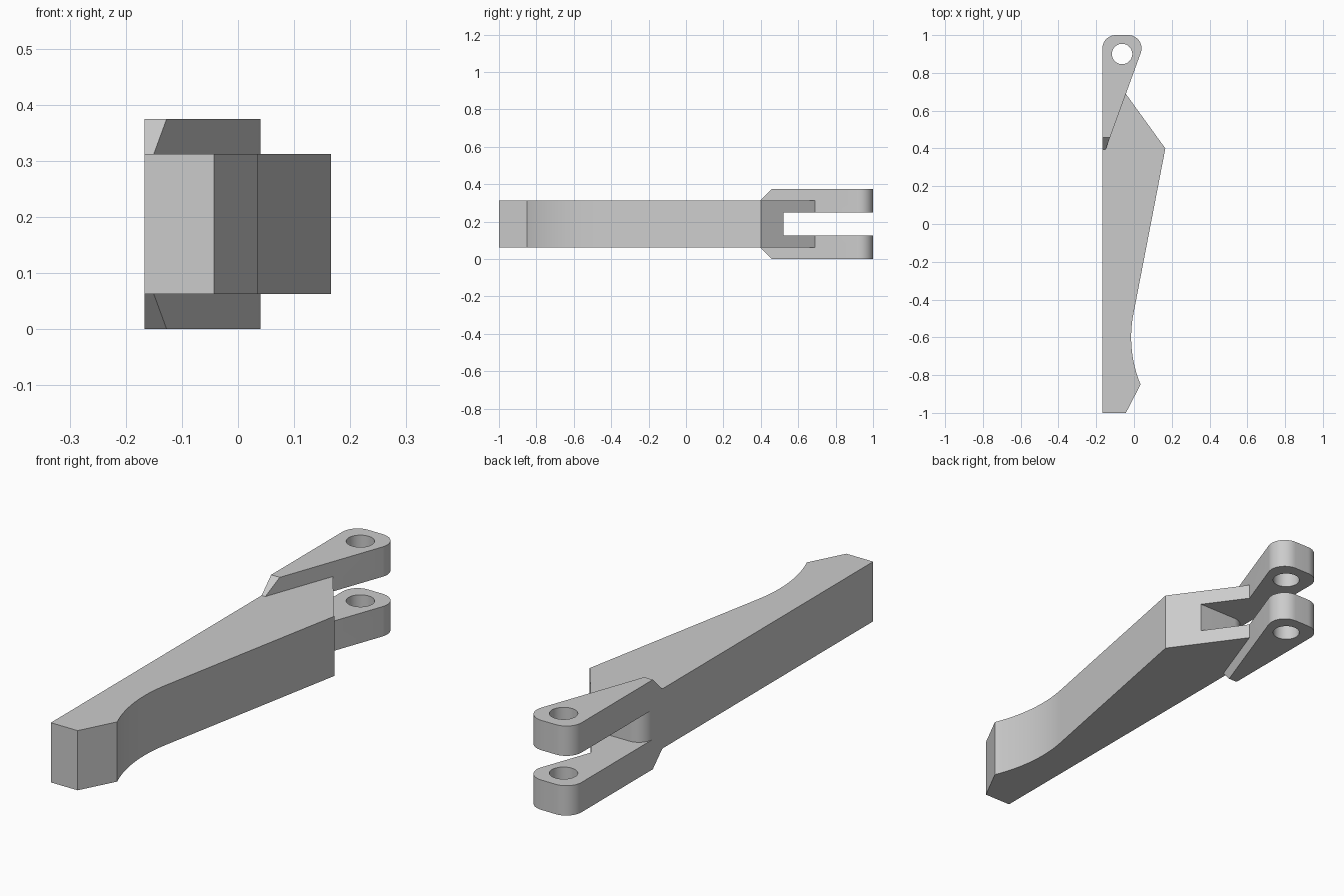
import bpy, bmesh
from math import sin, cos, radians

cube = bpy.data.objects.get("Cube")
if cube:
    bpy.data.objects.remove(cube, do_unlink=True)

grey = bpy.data.materials.new("plain grey")
grey.use_nodes = True
colour = (0.6, 0.6, 0.6, 1)
grey.diffuse_color = colour
grey.node_tree.nodes["Principled BSDF"].inputs["Base Color"].default_value = colour


def arc(cx, cy, r, start, end, steps=16):
    angles = [radians(start + (end - start) * i / steps) for i in range(steps + 1)]
    return [(cx + r * cos(a), cy + r * sin(a)) for a in angles]


def prism(name, outline, low, high, axis="z"):
    """Extrude an outline along z, or a (y, z) outline along x."""
    def place(p, h):
        return (p[0], p[1], h) if axis == "z" else (h, p[0], p[1])
    bm = bmesh.new()
    base = bm.faces.new([bm.verts.new(place(p, low)) for p in outline])
    top = bmesh.ops.extrude_face_region(bm, geom=[base])
    shift = place((0, 0), high - low)
    bmesh.ops.translate(bm, vec=shift,
                        verts=[v for v in top["geom"] if isinstance(v, bmesh.types.BMVert)])
    bmesh.ops.recalc_face_normals(bm, faces=bm.faces)
    mesh = bpy.data.meshes.new(name)
    bm.to_mesh(mesh)
    bm.free()
    mesh.materials.append(grey)
    obj = bpy.data.objects.new(name, mesh)
    bpy.context.collection.objects.link(obj)
    return obj


def combine(target, tool, operation):
    mod = target.modifiers.new(operation, "BOOLEAN")
    mod.operation, mod.object, mod.solver = operation, tool, "EXACT"
    bpy.context.view_layer.objects.active = target
    bpy.ops.object.modifier_apply(modifier=mod.name)
    bpy.data.objects.remove(tool, do_unlink=True)


SIDE = -0.167
HEIGHT = 0.375

# Handle: flat back, pointed nose and a hollowed thumb grip
handle = prism("lever", [(SIDE, -1), (-0.043, -1)]
               + arc(0.635, -0.6, 0.65, 202.6, 169, 24)
               + [(0.166, 0.4), (-0.044, 0.69), (-0.1, 0.62), (-0.14, 0.45), (SIDE, 0.42)],
               0.0625, 0.3125)

# Fork block: tapered, with a rounded end and chamfered root
fork = prism("fork", [(SIDE, 0.395), (-0.15, 0.395)]
             + arc(-0.03, 0.93, 0.07, -20, 90)
             + arc(SIDE + 0.07, 0.93, 0.07, 90, 180), 0, HEIGHT)
chamfer = prism("chamfer_shape", [(0.395, 0.0625), (0.458, 0), (1.1, 0), (1.1, HEIGHT),
                                  (0.458, HEIGHT), (0.395, 0.3125)], -0.3, 0.3, "x")
combine(fork, chamfer, "INTERSECT")
combine(handle, fork, "UNION")

# Slot between the two ears, with a rounded inner corner
slot = prism("slot_cutter", [(0.3, 0.522), (0.3, 1.1), (-0.3, 1.1), (-0.3, 0.457)]
             + arc(SIDE + 0.065, 0.457, 0.065, 180, 90), 0.125, 0.25)
combine(handle, slot, "DIFFERENCE")

# Pivot hole through both ears
hole = prism("hole_cutter", arc(-0.063, 0.9, 0.054, 0, 352.5, 47), -0.1, 0.5)
combine(handle, hole, "DIFFERENCE")

bpy.ops.object.select_all(action="DESELECT")
handle.select_set(True)
bpy.context.view_layer.objects.active = handle
bpy.ops.object.shade_smooth_by_angle(angle=radians(20))
